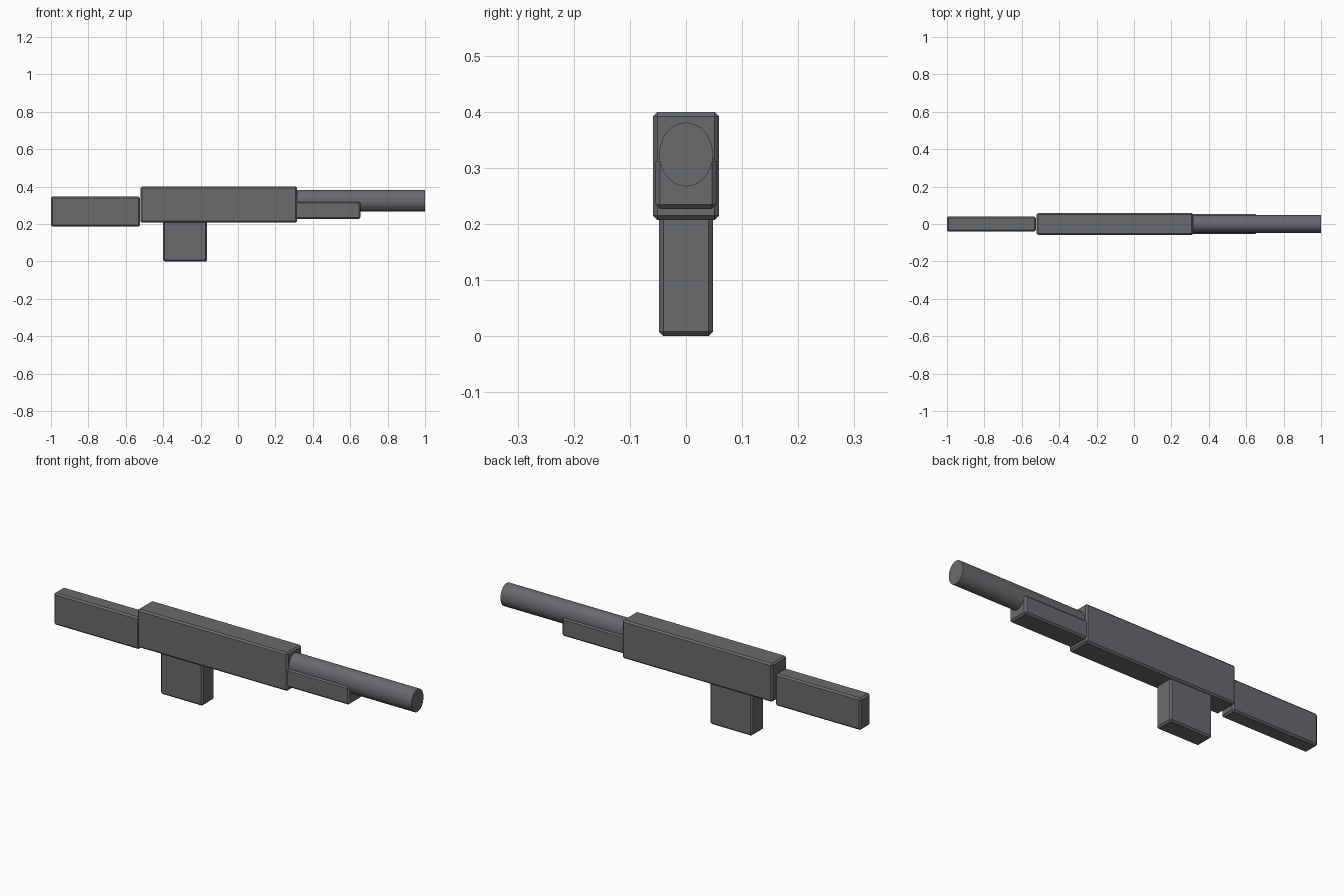
import bpy, bmesh, math
from mathutils import Matrix

if "Cube" in bpy.data.objects:
    bpy.data.objects.remove(bpy.data.objects["Cube"])

metal = bpy.data.materials.new("dark grey metal")
metal.diffuse_color = (0.14, 0.145, 0.155, 1)
metal.use_nodes = True
metal.node_tree.nodes["Principled BSDF"].inputs["Base Color"].default_value = metal.diffuse_color


def finish(name, bm):
    bmesh.ops.recalc_face_normals(bm, faces=bm.faces)
    mesh = bpy.data.meshes.new(name)
    bm.to_mesh(mesh)
    bm.free()
    mesh.materials.append(metal)
    obj = bpy.data.objects.new(name, mesh)
    bpy.context.collection.objects.link(obj)
    return obj


def chamfered_box(name, x0, x1, half_y, z0, z1, chamfer=0.008):
    bm = bmesh.new()
    size = Matrix.Diagonal((x1 - x0, 2 * half_y, z1 - z0, 1))
    centre = Matrix.Translation(((x0 + x1) / 2, 0, (z0 + z1) / 2))
    bmesh.ops.create_cube(bm, size=1, matrix=centre @ size)
    bmesh.ops.bevel(bm, geom=bm.edges[:], offset=chamfer, segments=1,
                    affect='EDGES')
    return finish(name, bm)


# Main blocks
chamfered_box("stock", -1.0, -0.524, 0.04, 0.186, 0.347)
chamfered_box("receiver", -0.521, 0.316, 0.059, 0.207, 0.40)
chamfered_box("grip", -0.40, -0.165, 0.048, 0.0, 0.225)
chamfered_box("handguard", 0.28, 0.655, 0.054, 0.227, 0.319)

# Barrel: slightly flattened tube along x
bm = bmesh.new()
place = (Matrix.Translation((0.64, 0, 0.324))
         @ Matrix.Diagonal((1, 0.048, 0.057, 1))
         @ Matrix.Rotation(math.pi / 2, 4, 'Y'))
bmesh.ops.create_cone(bm, cap_ends=True, segments=32, radius1=1, radius2=1,
                      depth=0.72, matrix=place)
finish("barrel", bm)
